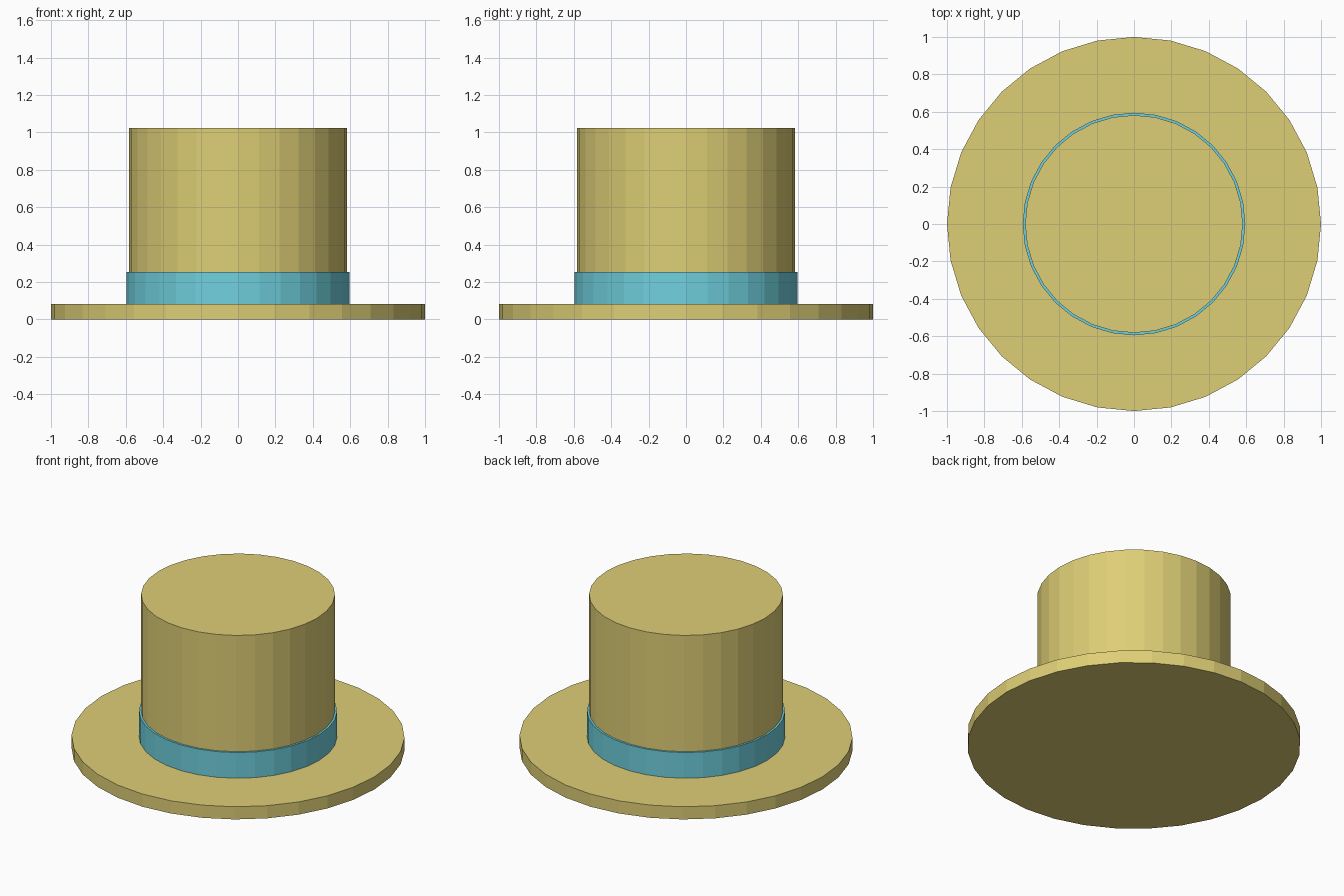
import bpy

if "Cube" in bpy.data.objects:
    bpy.data.objects.remove(bpy.data.objects["Cube"])

SIDES = 32


def material(name, rgb):
    mat = bpy.data.materials.new(name)
    mat.diffuse_color = (*rgb, 1.0)
    mat.use_nodes = True
    mat.node_tree.nodes["Principled BSDF"].inputs["Base Color"].default_value = mat.diffuse_color
    return mat


def disc(name, radius, bottom, top, mat):
    """Upright flat-shaded cylinder between two heights."""
    bpy.ops.mesh.primitive_cylinder_add(
        vertices=SIDES, radius=radius, depth=top - bottom,
        location=(0, 0, (bottom + top) / 2))
    obj = bpy.context.object
    obj.name = name
    obj.data.materials.append(mat)
    return obj


straw = material("straw yellow", (0.73, 0.62, 0.18))
ribbon = material("ribbon blue", (0.16, 0.63, 0.73))

# Wide flat brim
disc("brim", 1.0, 0.0, 0.084, straw)
# Ribbon around the foot of the crown
disc("hat_band", 0.595, 0.084, 0.254, ribbon)
# Tall straight crown, rising through the ribbon
disc("crown", 0.582, 0.084, 1.024, straw)
